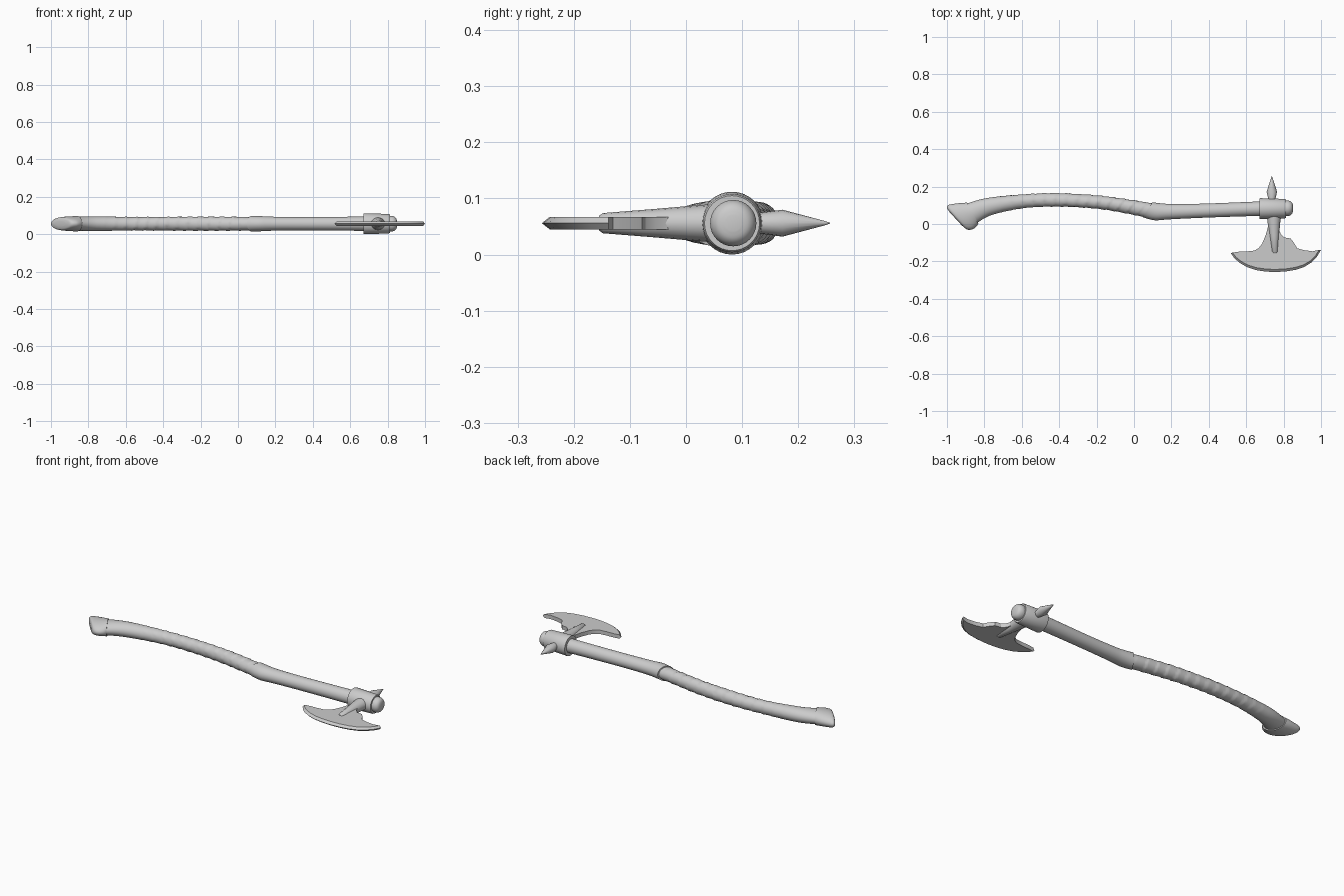
import bpy, bmesh, math
from mathutils import Vector

ZC = 0.056  # height of the weapon's mid plane


def finish(bm, name, angle=35):
    bmesh.ops.recalc_face_normals(bm, faces=bm.faces)
    me = bpy.data.meshes.new(name)
    bm.to_mesh(me)
    bm.free()
    ob = bpy.data.objects.new(name, me)
    bpy.context.collection.objects.link(ob)
    bpy.ops.object.select_all(action='DESELECT')
    ob.select_set(True)
    bpy.context.view_layer.objects.active = ob
    bpy.ops.object.shade_smooth_by_angle(angle=math.radians(angle))
    return ob


def smooth_stations(st, steps):
    """Catmull-Rom interpolation through the stations."""
    out = []
    for i in range(len(st) - 1):
        p = [Vector(st[min(max(j, 0), len(st) - 1)]) for j in (i - 1, i, i + 1, i + 2)]
        for k in range(steps):
            t = k / steps
            out.append(0.5 * (2 * p[1] + (p[2] - p[0]) * t
                              + (2 * p[0] - 5 * p[1] + 4 * p[2] - p[3]) * t * t
                              + (3 * p[1] - p[0] - 3 * p[2] + p[3]) * t ** 3))
    return out + [Vector(st[-1])]


def tube(name, stations, steps=1, sides=32, bump=None, angle=35):
    """Loft ellipses; station = two opposite outline points and a z half-height."""
    bm = bmesh.new()
    rings = []
    st = [Vector(s) for s in stations] if steps == 1 else smooth_stations(stations, steps)
    for s in st:
        a, b, hz = Vector((s[0], s[1])), Vector((s[2], s[3])), s[4]
        mid, half = (a + b) / 2, (a - b) / 2
        ring = []
        for k in range(sides):
            th = 2 * math.pi * k / sides
            f = bump(mid.x, th) if bump else 1
            p = mid + half * math.cos(th) * f
            ring.append(bm.verts.new((p.x, p.y, ZC + hz * math.sin(th) * f)))
        rings.append(ring)
    for r, q in zip(rings, rings[1:]):
        for k in range(sides):
            n = (k + 1) % sides
            bm.faces.new((r[k], r[n], q[n], q[k]))
    bm.faces.new(rings[0])
    bm.faces.new(rings[-1])
    return finish(bm, name, angle)


def wrap(x, th):
    """Spiral leather wrap, strongest in the middle of the grip."""
    fade = min(1, max(0, (x + 0.75) / 0.2)) * min(1, max(0, (0.08 - x) / 0.08))
    u = x / 0.058 + th / (2 * math.pi)
    return 1 + fade * (0.09 * (u % 1) ** 1.5 - 0.045 + 0.02 * math.sin(9 * x + 2 * th))


# Wrapped curved grip
tube("grip", [
    (-0.90, 0.107, -0.84, 0.006, 0.037), (-0.79, 0.138, -0.755, 0.050, 0.039),
    (-0.61, 0.157, -0.58, 0.086, 0.037), (-0.40, 0.165, -0.40, 0.093, 0.037),
    (-0.18, 0.152, -0.20, 0.081, 0.037), (-0.02, 0.130, -0.05, 0.058, 0.037),
    (0.11, 0.108, 0.06, 0.036, 0.036)], steps=20, bump=wrap)

# Flared pommel with a rounded slanted end
tube("pommel", [
    (-0.893, 0.114, -0.832, 0.003, 0.042), (-0.93, 0.112, -0.840, -0.010, 0.040),
    (-0.975, 0.106, -0.855, -0.024, 0.038), (-0.995, 0.100, -0.870, -0.030, 0.036),
    (-1.000, 0.092, -0.886, -0.031, 0.033), (-0.998, 0.082, -0.900, -0.025, 0.027),
    (-0.985, 0.062, -0.922, -0.006, 0.014)], steps=3)

# Fore shaft with its slanted, swollen start and domed tip
tube("fore_shaft", [
    (0.098, 0.116, 0.048, 0.036, 0.042), (0.150, 0.110, 0.110, 0.020, 0.040),
    (0.210, 0.107, 0.190, 0.025, 0.037), (0.38, 0.109, 0.38, 0.034, 0.036),
    (0.66, 0.120, 0.66, 0.043, 0.038), (0.80, 0.125, 0.80, 0.043, 0.041),
    (0.830, 0.124, 0.830, 0.044, 0.040), (0.845, 0.114, 0.845, 0.054, 0.030),
    (0.850, 0.098, 0.850, 0.070, 0.014)], steps=4)

# Metal collar
collar = tube("collar", [
    (0.67, 0.137, 0.67, 0.027, 0.055), (0.676, 0.138, 0.676, 0.026, 0.056),
    (0.806, 0.134, 0.806, 0.030, 0.052), (0.812, 0.131, 0.812, 0.033, 0.049)])

# Tapered neck reinforcing the blade
tube("blade_neck", [
    (0.708, 0.06, 0.790, 0.06, 0.035), (0.714, 0.01, 0.782, 0.01, 0.031),
    (0.724, -0.06, 0.776, -0.06, 0.025), (0.735, -0.148, 0.771, -0.148, 0.018),
    (0.742, -0.155, 0.766, -0.155, 0.013)], sides=16)

# Back spike
tube("back_spike", [
    (0.718, 0.11, 0.756, 0.11, 0.019), (0.718, 0.135, 0.756, 0.135, 0.019),
    (0.709, 0.172, 0.765, 0.172, 0.024), (0.733, 0.247, 0.741, 0.247, 0.004),
    (0.7365, 0.257, 0.7375, 0.257, 0.0005)], sides=16)

# Crescent blade: flat plate with a bevelled cutting edge
edge = [(0.517, -0.155), (0.537, -0.183), (0.565, -0.208), (0.605, -0.231), (0.65, -0.246),
        (0.70, -0.254), (0.75, -0.257), (0.81, -0.254), (0.865, -0.245), (0.91, -0.230),
        (0.95, -0.205), (0.98, -0.172), (1.0, -0.138)]
back = [(0.955, -0.146), (0.91, -0.140), (0.873, -0.130), (0.855, -0.100), (0.838, -0.078),
        (0.803, -0.072), (0.785, -0.055), (0.772, -0.02), (0.715, -0.02), (0.704, -0.06),
        (0.685, -0.105), (0.667, -0.128), (0.645, -0.142), (0.60, -0.147), (0.56, -0.148)]
inner = [(0.76 + (x - 0.76) * 0.96, -0.14 + (y + 0.14) * 0.88) for x, y in edge] + back
bm = bmesh.new()
loops = [[bm.verts.new((x, y, ZC + z)) for x, y in pts]
         for pts, z in ((inner, 0.011), (edge + back, 0), (inner, -0.011))]
for r, q in zip(loops, loops[1:]):
    for k in range(len(r)):
        n = (k + 1) % len(r)
        bm.faces.new((r[k], r[n], q[n], q[k]))
caps = [bm.faces.new(loops[0]), bm.faces.new(loops[2])]
bmesh.ops.triangulate(bm, faces=caps)
finish(bm, "axe_blade", 30)
